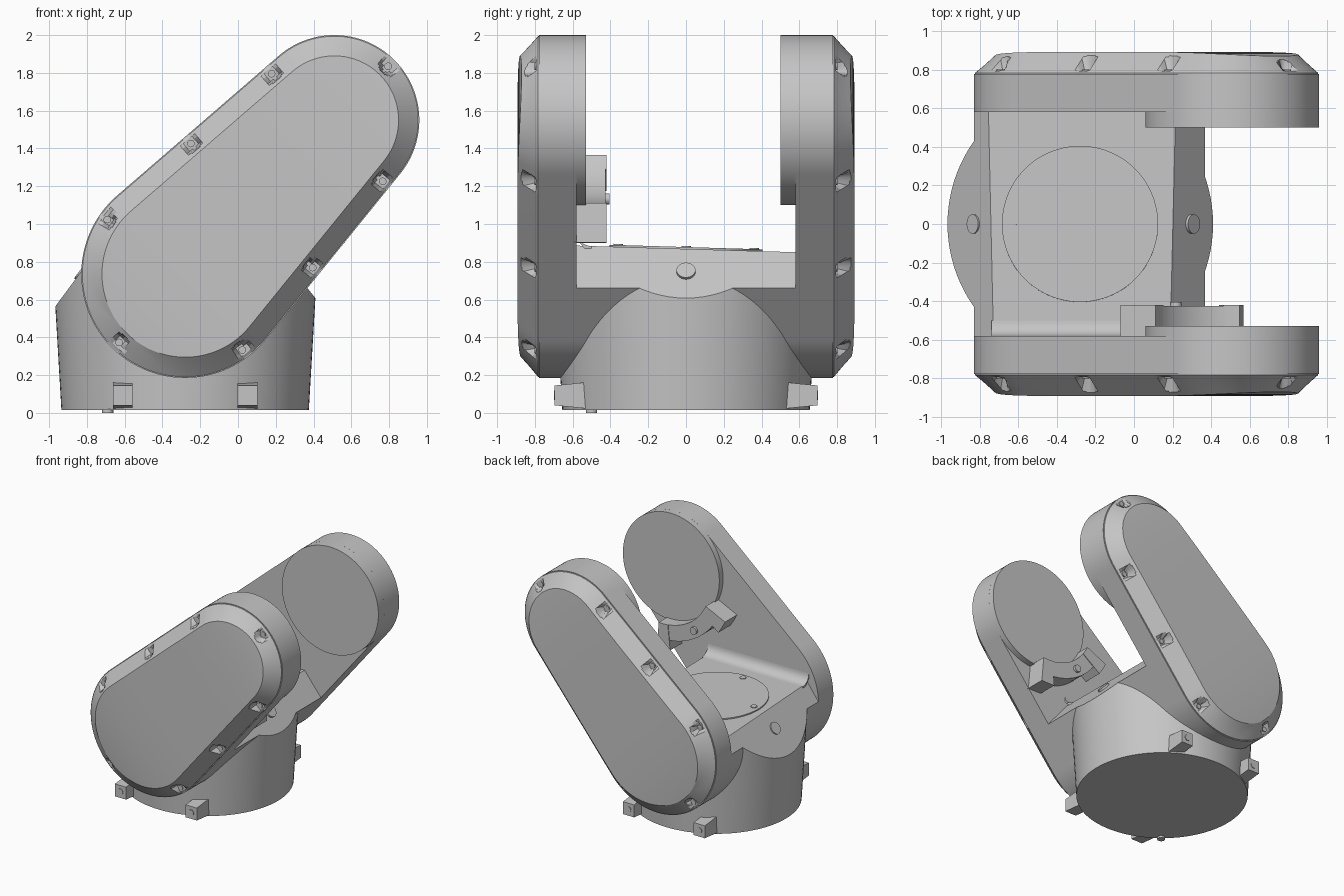
import bpy, bmesh
from math import sin, cos, pi, radians, acos, atan2
from mathutils import Vector

if "Cube" in bpy.data.objects:
    bpy.data.objects.remove(bpy.data.objects["Cube"])

GREY = (0.56, 0.56, 0.56, 1)
grey = bpy.data.materials.new("machine grey")
grey.use_nodes = True
grey.diffuse_color = GREY
grey.node_tree.nodes["Principled BSDF"].inputs["Base Color"].default_value = GREY

# Arm side profile: big circle at the shoulder, smaller one at the elbow
LOW, HIGH = Vector((-0.28, 0, 0.735)), Vector((0.51, 0, 1.55))
R_LOW, R_HIGH = 0.55, 0.45
AXIS = HIGH - LOW
TILT = atan2(AXIS.z, AXIS.x)
BETA = acos((R_LOW - R_HIGH) / AXIS.length)
MID = (LOW + HIGH) / 2


def ray(a):
    return Vector((cos(a), 0, sin(a)))


def at_y(points, y):
    return [Vector((p.x, y, p.z)) for p in points]


def circle(c, r, n=80):
    return [c + ray(2 * pi * i / n) * r for i in range(n)]


def arm_outline(inset, n=80, side=56):
    """Evenly divided outline, starting at the elbow tip and symmetric about the arm axis."""
    def straight(a, b):
        return [a.lerp(b, i / side) for i in range(1, side)]
    high = [HIGH + ray(TILT - BETA + 2 * BETA * i / n) * (R_HIGH - inset) for i in range(n + 1)]
    sweep = 2 * pi - 2 * BETA
    low = [LOW + ray(TILT + BETA + sweep * i / n) * (R_LOW - inset) for i in range(n + 1)]
    return (high[n // 2:] + straight(high[-1], low[0]) + low
            + straight(low[-1], high[0]) + high[:n // 2])


def loft(bm, rings):
    """Skin matching rings and close both ends with strips across the ring."""
    rows = [[bm.verts.new(p) for p in r] for r in rings]
    n = len(rows[0])
    for a, b in zip(rows, rows[1:]):
        for i in range(n):
            bm.faces.new((a[i], a[(i + 1) % n], b[(i + 1) % n], b[i]))
    for r in (rows[0], rows[-1]):
        for k in range(n // 2):
            ids = [k, k + 1, n - k - 1, (n - k) % n]
            bm.faces.new([r[i] for i in dict.fromkeys(ids)])


def cut(bm, co, no):
    """Trim away everything on the normal side of a plane and cap it."""
    bmesh.ops.bisect_plane(bm, geom=bm.verts[:] + bm.edges[:] + bm.faces[:],
                           plane_co=co, plane_no=no, clear_outer=True)
    bmesh.ops.holes_fill(bm, edges=[e for e in bm.edges if e.is_boundary], sides=0)


def finish(name, bm):
    bmesh.ops.recalc_face_normals(bm, faces=bm.faces[:])
    mesh = bpy.data.meshes.new(name)
    bm.to_mesh(mesh)
    bm.free()
    mesh.materials.append(grey)
    ob = bpy.data.objects.new(name, mesh)
    bpy.context.collection.objects.link(ob)
    bpy.ops.object.select_all(action='DESELECT')
    ob.select_set(True)
    bpy.context.view_layer.objects.active = ob
    bpy.ops.object.shade_smooth_by_angle(angle=radians(20))
    return ob


def prism(name, points, y0, y1):
    bm = bmesh.new()
    loft(bm, [at_y(points, y0), at_y(points, y1)])
    return finish(name, bm)


def disc(name, co, normal, r, depth, n=32):
    """Short cylinder centred on co, facing along normal."""
    bm = bmesh.new()
    bmesh.ops.create_cone(bm, cap_ends=True, segments=n, radius1=r, radius2=r, depth=depth)
    ob = finish(name, bm)
    ob.location = co
    ob.rotation_euler = Vector(normal).to_track_quat('Z', 'Y').to_euler()
    return ob


# Trimming planes for the deck and its two sloping shoulders
DECK = (Vector((0, 0, 0.868)), Vector((0, 0.03, 1)))
RIGHT = (Vector((0.2, 0, 0.87)), Vector((1.25, 0, 1)))
LEFT = (Vector((-0.97, 0, 0.56)), Vector((-1.35, 0, 1)))

# Round base
bm = bmesh.new()
loft(bm, [[Vector((LOW.x + r * cos(2 * pi * i / 96), r * sin(2 * pi * i / 96), z)) for i in range(96)]
          for r, z in ((0.655, 0.015), (0.71, 0.95))])
for plane in (DECK, RIGHT, LEFT):
    cut(bm, *plane)
finish("round_base", bm)

# Bridge joining the two arms below the deck
bm = bmesh.new()
loft(bm, [at_y(arm_outline(0), y) for y in (-0.6, 0.6)])
for plane in (DECK, RIGHT, LEFT):
    cut(bm, *plane)
finish("shoulder_bridge", bm)

# Rounded fillet between deck and front arm
bm = bmesh.new()
rings = []
for i in range(9):
    f = i / 8
    y, z = -0.5 - 0.08 * cos(f * pi / 2), 0.963 - 0.08 * sin(f * pi / 2)
    yb, zb = -0.62 + 0.12 * f, 0.963 - 0.133 * f
    rings.append([Vector(p) for p in ((-0.74, y, z), (0.2, y, z), (0.2, yb, zb), (-0.74, yb, zb))])
loft(bm, rings)
finish("deck_fillet", bm)

# Screw pockets: place along the arm (0 shoulder, 1 elbow) and outward angle
UP, DOWN = TILT + BETA, TILT - BETA
POCKETS = [(0.92, UP), (0.42, UP), (0.92, DOWN), (0.4, DOWN), (1, radians(45)),
           (0, radians(145)), (0, radians(226)), (0, radians(-53))]
CENTRES = [LOW.lerp(HIGH, t) + ray(a) * (R_LOW + (R_HIGH - R_LOW) * t - 0.047) for t, a in POCKETS]
RIM, FLOOR, POCKET_R = 0.784, 0.793, 0.042


def in_pocket(p):
    for c, (t, a) in zip(CENTRES, POCKETS):
        d = p - c
        if d.length < POCKET_R or (d.dot(ray(a)) > 0 and abs(d.dot(ray(a + pi / 2))) < POCKET_R):
            return True
    return False


def cover_depth(p, inset):
    """Bowed face, chamfered rim and sunken screw pockets."""
    t = (p - MID).dot(AXIS.normalized())
    face = 0.893 - 0.033 * min(1, t ** 4)
    depth = RIM + (face - RIM) * min(1, (inset - 0.006) / 0.104)
    return min(depth, FLOOR) if in_pocket(p) else depth


for side, s, boss in (("front", -1, 0.53), ("back", 1, 0.5)):
    prism(side + "_arm_body", arm_outline(0), s * 0.58, s * 0.778)
    prism(side + "_elbow_boss", circle(HIGH, R_HIGH), s * boss, s * 0.6)

    # Chamfered cover
    bm = bmesh.new()
    rings = [at_y(arm_outline(0.006), s * 0.77)]
    for inset in (0.006, 0.02, 0.04, 0.06, 0.075, 0.086, 0.092, 0.11):
        rings.append([Vector((p.x, s * cover_depth(p, inset), p.z)) for p in arm_outline(inset)])
    loft(bm, rings)
    finish(side + "_arm_cover", bm)
    for c in CENTRES:
        disc(side + "_cover_screw", (c.x, s * FLOOR, c.z), (0, s, 0), 0.02, 0.016, 16)

    # Mounting lugs on the base, each with a bolt
    for x in (-0.61, 0.05):
        bm = bmesh.new()
        loft(bm, [[Vector((x + dx * 0.052, s * y, z)) for dx, z in ((-1, lo), (1, lo), (1, hi), (-1, hi))]
                  for y, lo, hi in ((0.45, 0.015, 0.17), (0.695, 0.04, 0.145))])
        finish("mounting_lug", bm)
        disc("lug_bolt", (x, s * 0.695, 0.093), (0, s, 0), 0.025, 0.01, 20)

# Round deck plate with four screws
N = DECK[1].normalized()
deck_at = lambda x, y: Vector((x, y, 0.868 - 0.03 * y))
disc("deck_plate", deck_at(LOW.x, 0), N, 0.405, 0.02, 80)
for i in range(4):
    p = deck_at(LOW.x + 0.355 * cos(i * pi / 2), 0.36 * sin(i * pi / 2))
    disc("deck_screw", p + N * 0.01, N, 0.025, 0.012, 20)

# Plugs on the sloping shoulders
disc("right_plug", (0.3, 0, 0.747), RIGHT[1], 0.05, 0.03)
disc("left_plug", (-0.83, 0, 0.747), LEFT[1], 0.05, 0.02)
disc("locating_foot", (-0.69, -0.5, 0.01), (0, 0, 1), 0.03, 0.02, 20)

# Curved stop hugging the front elbow, with raised ends and a pin
bm = bmesh.new()


def arc_piece(a0, a1, r0, r1, y0, y1, n=16):
    loft(bm, [[Vector((HIGH.x + r * cos(a), y, HIGH.z + r * sin(a)))
               for r, y in ((r0, y0), (r1, y0), (r1, y1), (r0, y1))]
              for a in (radians(a0 + (a1 - a0) * i / n) for i in range(n + 1))])


arc_piece(206, 274, 0.44, 0.57, -0.59, -0.425)
arc_piece(205, 216, 0.44, 0.64, -0.59, -0.42, 2)
arc_piece(264, 275, 0.44, 0.65, -0.59, -0.42, 2)
finish("elbow_stop", bm)
pin = HIGH + ray(radians(235)) * 0.51
disc("stop_pin", (pin.x, -0.42, pin.z), (0, -1, 0), 0.03, 0.03, 20)
